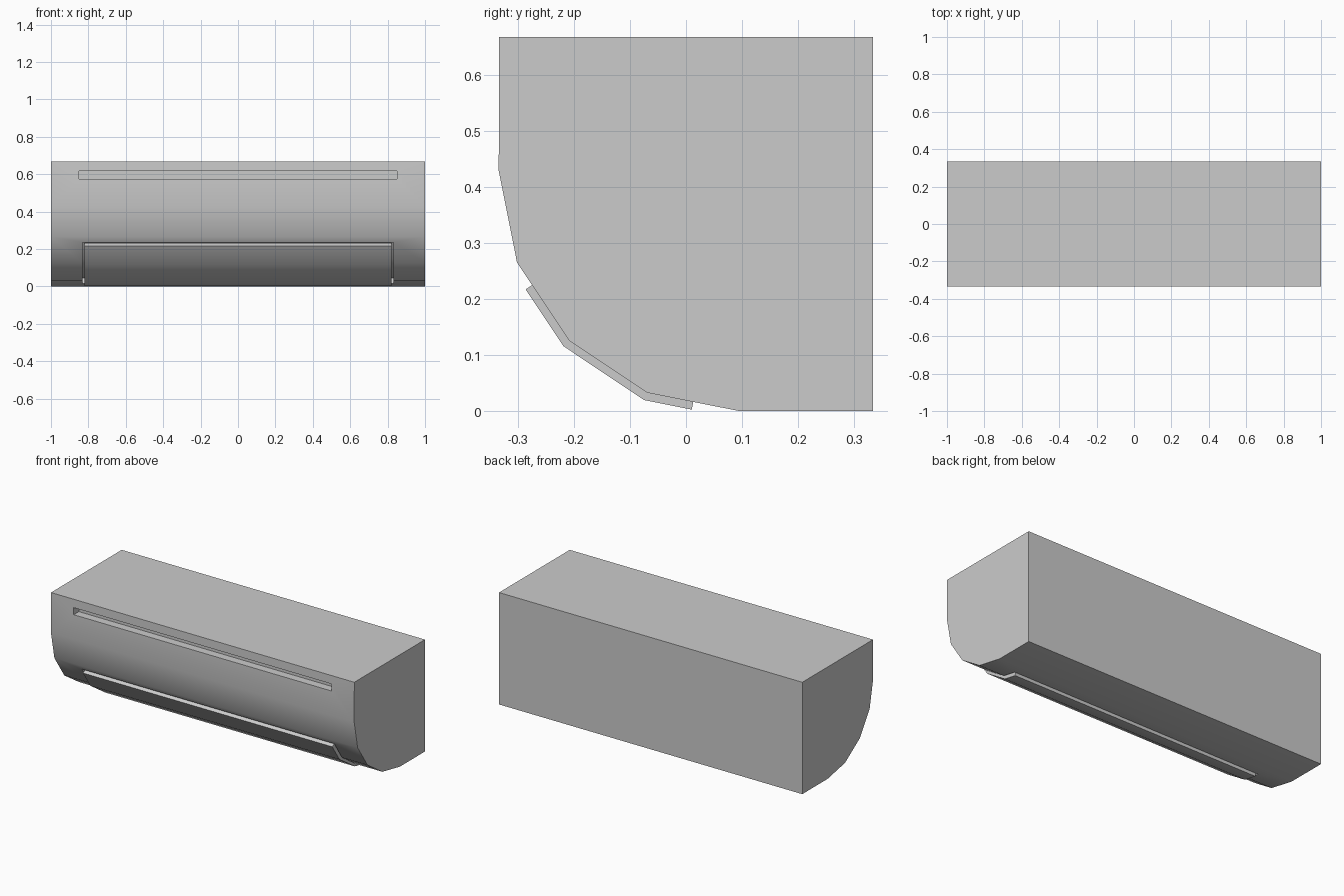
import bpy, bmesh, math
from mathutils import Vector

cube = bpy.data.objects.get("Cube")
if cube:
    bpy.data.objects.remove(cube)

# One shell colour
shell = bpy.data.materials.new("light_grey_plastic")
shell.use_nodes = True
colour = (0.6, 0.6, 0.6, 1)
shell.diffuse_color = colour
shell.node_tree.nodes["Principled BSDF"].inputs["Base Color"].default_value = colour

CENTRE, RADIUS = Vector((0.095, 0.429)), 0.429
STEP = math.pi / 8


def direction(steps):
    """Outward direction in (y, z); 0 steps is the front, 4 is straight down."""
    return Vector((-math.cos(steps * STEP), -math.sin(steps * STEP)))


def arc(steps):
    return CENTRE + RADIUS * direction(steps)


def extrude(name, profile, half_width):
    """Extrude a (y, z) profile along x, centred."""
    bm = bmesh.new()
    base = bm.faces.new([bm.verts.new((-half_width, y, z)) for y, z in profile])
    result = bmesh.ops.extrude_face_region(bm, geom=[base])
    moved = [v for v in result["geom"] if isinstance(v, bmesh.types.BMVert)]
    bmesh.ops.translate(bm, verts=moved, vec=(2 * half_width, 0, 0))
    bmesh.ops.recalc_face_normals(bm, faces=bm.faces)
    mesh = bpy.data.meshes.new(name)
    bm.to_mesh(mesh)
    bm.free()
    mesh.materials.append(shell)
    obj = bpy.data.objects.new(name, mesh)
    bpy.context.collection.objects.link(obj)
    return obj


def arc_band(start, end, inner, outer):
    """Strip following the faceted underside, from facet 1 to facet 3."""
    corner = 1 / math.cos(STEP / 2)
    spine = [(arc(1).lerp(arc(2), start), direction(1.5)),
             (arc(2), direction(2) * corner),
             (arc(3), direction(3) * corner),
             (arc(3).lerp(arc(4), end), direction(3.5))]
    return ([p + n * outer for p, n in spine]
            + [p + n * inner for p, n in reversed(spine)])


def cut(target, cutter):
    mod = target.modifiers.new("cut_" + cutter.name, "BOOLEAN")
    mod.operation = "DIFFERENCE"
    mod.solver = "EXACT"
    mod.object = cutter
    bpy.context.view_layer.objects.active = target
    bpy.ops.object.modifier_apply(modifier=mod.name)
    bpy.data.objects.remove(cutter)


def smooth(obj):
    bpy.ops.object.select_all(action="DESELECT")
    obj.select_set(True)
    bpy.context.view_layer.objects.active = obj
    bpy.ops.object.shade_smooth_by_angle(angle=math.radians(30))


# Housing: box with a faceted curve under the front
BACK, TOP = 0.333, 0.667
housing = extrude("housing", [(BACK, 0), (BACK, TOP), (-BACK, TOP)]
                  + [arc(i) for i in range(5)], 1.0)

# Intake slot across the upper front
cut(housing, extrude("slot_cutter", [(-0.4, 0.575), (-0.4, 0.617),
                                     (-0.285, 0.617), (-0.285, 0.575)], 0.85))

# Outlet recess around the flap
cut(housing, extrude("recess_cutter", arc_band(0.21, 0.54, -0.03, 0.04), 0.832))
smooth(housing)

# Air flap standing slightly proud of the curve
flap = extrude("air_flap", arc_band(0.29, 0.5, -0.012, 0.014), 0.822)
smooth(flap)
